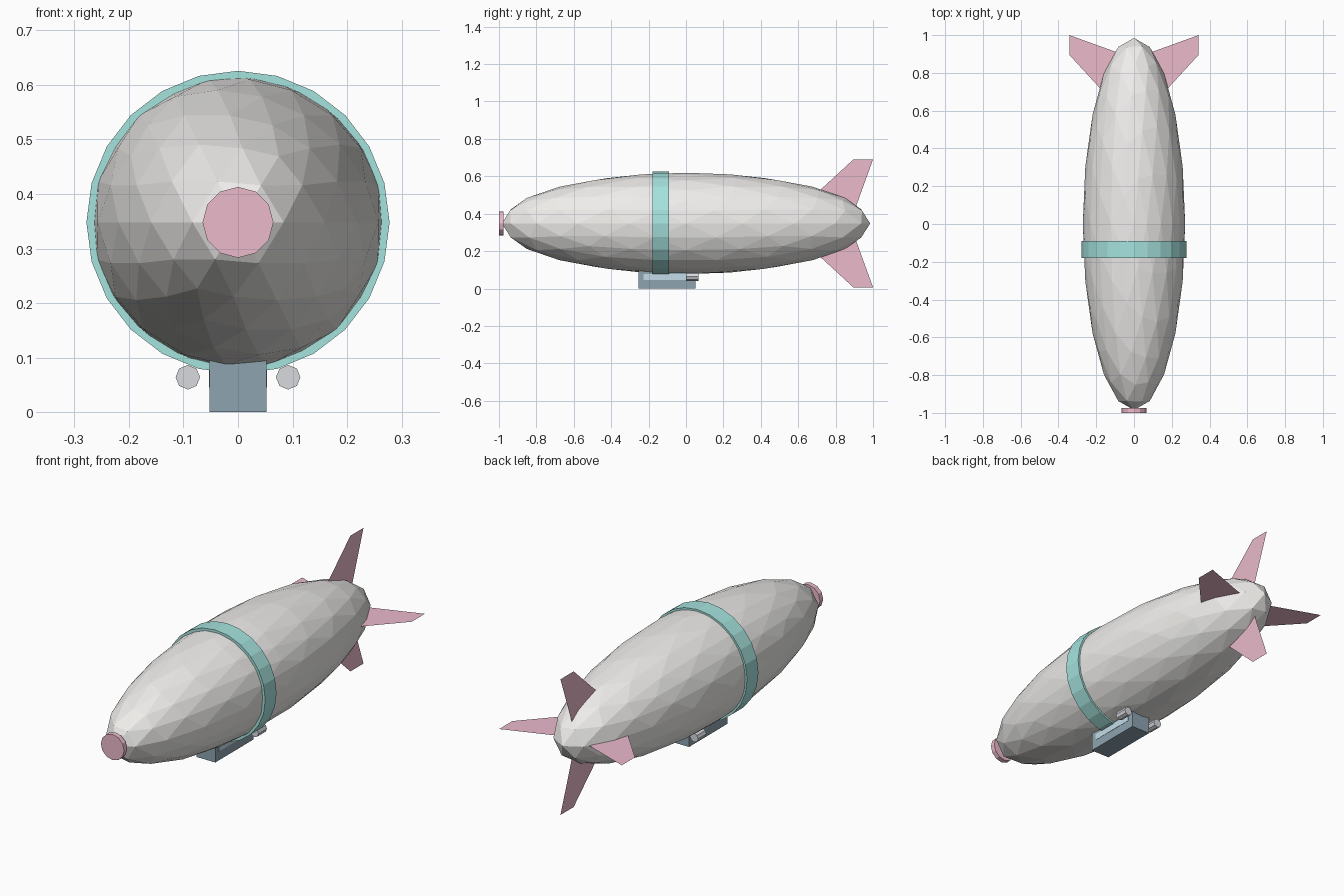
import bpy
from math import pi, sin, cos

if "Cube" in bpy.data.objects:
    bpy.data.objects.remove(bpy.data.objects["Cube"])

AXIS_Z = 0.348  # height of the hull axis


def material(name, rgb):
    m = bpy.data.materials.new(name)
    m.diffuse_color = (*rgb, 1)
    m.use_nodes = True
    m.node_tree.nodes["Principled BSDF"].inputs["Base Color"].default_value = m.diffuse_color
    return m


PINK = material("pink", (0.83, 0.49, 0.60))
TEAL = material("teal", (0.38, 0.77, 0.73))
SLATE = material("slate", (0.27, 0.37, 0.43))
GLASS = material("pale_blue", (0.55, 0.72, 0.82))
HULL = material("off_white", (0.86, 0.85, 0.83))
METAL = material("metal", (0.68, 0.70, 0.73))


def finish(name, mat):
    ob = bpy.context.object
    ob.name = name
    ob.data.materials.append(mat)
    bpy.ops.object.transform_apply(location=False, rotation=True, scale=True)
    return ob


def box(name, lo, hi, mat):
    centre = [(a + b) / 2 for a, b in zip(lo, hi)]
    bpy.ops.mesh.primitive_cube_add(size=1, location=centre)
    bpy.context.object.scale = [b - a for a, b in zip(lo, hi)]
    return finish(name, mat)


def drum(name, sides, radius, x, y0, y1, z, mat):
    bpy.ops.mesh.primitive_cylinder_add(
        vertices=sides, radius=radius, depth=y1 - y0,
        location=(x, (y0 + y1) / 2, z), rotation=(pi / 2, 0, 0))
    return finish(name, mat)


# Faceted gas envelope
bpy.ops.mesh.primitive_ico_sphere_add(subdivisions=3, radius=1, location=(0, 0, AXIS_Z))
bpy.context.object.scale = (0.271, 0.985, 0.271)
finish("envelope", HULL)

# Band around the envelope and nose cap
drum("envelope_band", 24, 0.278, 0, -0.18, -0.09, AXIS_Z, TEAL)
drum("nose_cap", 12, 0.065, 0, -1.0, -0.975, AXIS_Z, PINK)

# Four flat tail fins: profile is (distance from axis, y)
profile = [(0.08, 0.61), (0.342, 0.895), (0.342, 1.0), (0.08, 0.905)]
for i, name in enumerate(["fin_right", "fin_top", "fin_left", "fin_bottom"]):
    a = i * pi / 2
    mesh = bpy.data.meshes.new(name)
    mesh.from_pydata([(r * cos(a), y, r * sin(a)) for r, y in profile], [], [(0, 1, 2, 3)])
    mesh.materials.append(PINK)
    fin = bpy.data.objects.new(name, mesh)
    fin.location.z = AXIS_Z
    bpy.context.collection.objects.link(fin)

# Gondola under the envelope
box("gondola", (-0.052, -0.255, 0), (0.052, 0.05, 0.11), SLATE)

# Side windows and engines
for side, s in (("right", 1), ("left", -1)):
    xs = sorted((s * 0.045, s * 0.0535))
    box("window_" + side, (xs[0], -0.228, 0.045), (xs[1], 0.02, 0.077), GLASS)
    drum("engine_" + side, 8, 0.0225, s * 0.092, 0.0, 0.067, 0.064, METAL)
